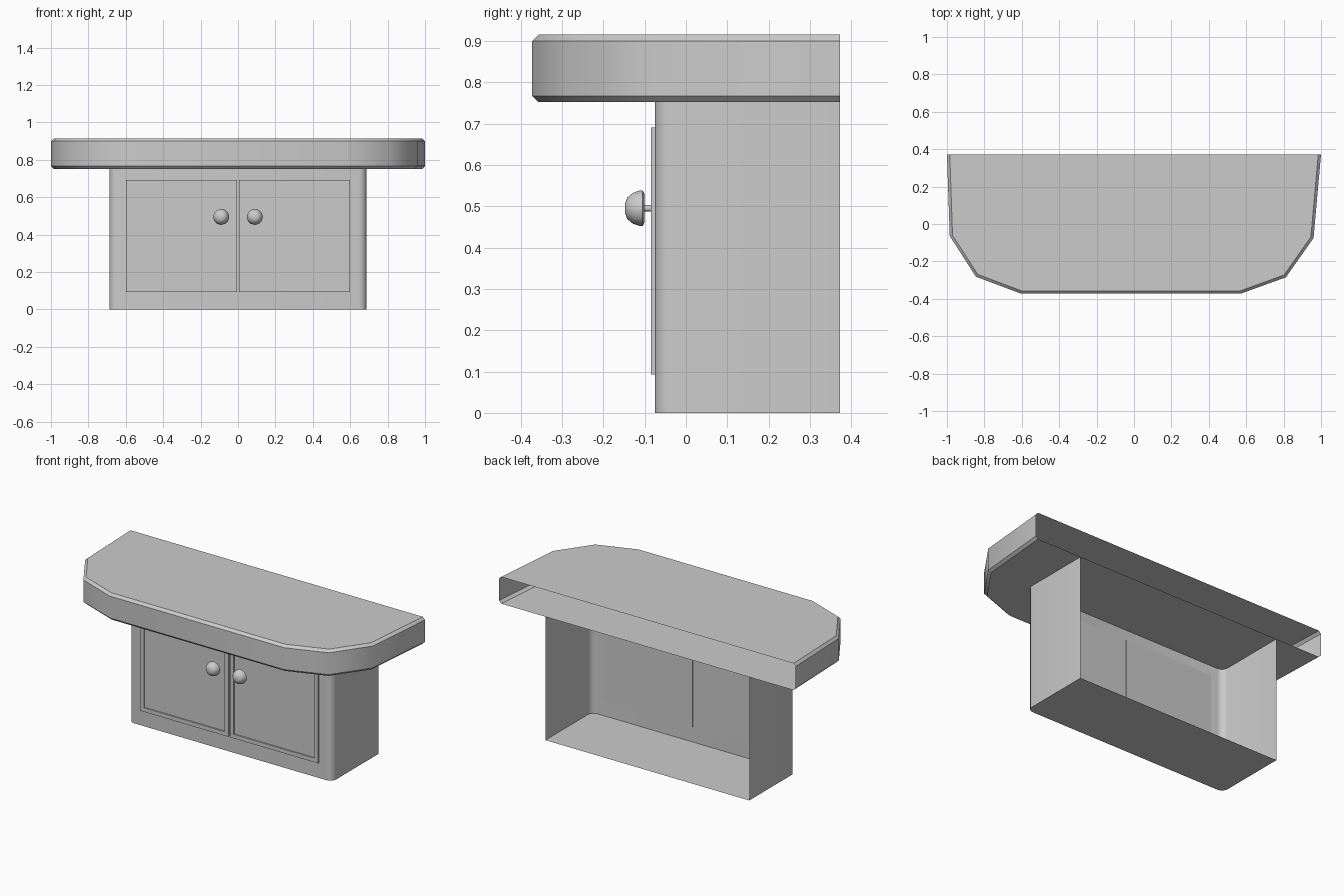
import bpy, bmesh, math
from mathutils import Vector

if "Cube" in bpy.data.objects:
    bpy.data.objects.remove(bpy.data.objects["Cube"])


def finish(name, bm, angle=None):
    bmesh.ops.recalc_face_normals(bm, faces=bm.faces)
    mesh = bpy.data.meshes.new(name)
    bm.to_mesh(mesh)
    bm.free()
    ob = bpy.data.objects.new(name, mesh)
    bpy.context.collection.objects.link(ob)
    if angle:
        bpy.ops.object.select_all(action='DESELECT')
        ob.select_set(True)
        bpy.context.view_layer.objects.active = ob
        bpy.ops.object.shade_smooth_by_angle(angle=math.radians(angle))
    return ob


def inset(path, d):
    # offset an open counter-clockwise path inward, keeping its ends on the back plane
    out = []
    for i, p in enumerate(path):
        n = []
        for a, b in ((i - 1, i), (i, i + 1)):
            if a >= 0 and b < len(path):
                e = (Vector(path[b]) - Vector(path[a])).normalized()
                n.append(Vector((-e.y, e.x)))
        m = sum(n, Vector((0, 0))).normalized()
        q = Vector(p) + m * d / m.dot(n[0])
        out.append((q.x, p[1] if len(n) == 1 else q.y))
    return out


def open_back_shell(name, path, levels, cap_top, angle):
    # skin stacked (z, inset) levels, leaving the back open
    bm = bmesh.new()
    rings = [[bm.verts.new((x, y, z)) for x, y in inset(path, d)] for z, d in levels]
    for lo, hi in zip(rings, rings[1:]):
        for i in range(len(path) - 1):
            bm.faces.new((lo[i], lo[i + 1], hi[i + 1], hi[i]))
    bm.faces.new(rings[0][::-1])
    if cap_top:
        bm.faces.new(rings[-1])
    return finish(name, bm, angle)


# countertop with slightly uneven faceted front and chamfered rims
top_path = [(-1, .372), (-.985, -.065), (-.845, -.282), (-.605, -.372),
            (.572, -.372), (.812, -.285), (.96, -.075), (1, .372)]
open_back_shell("countertop", top_path,
                [(.752, .015), (.767, 0), (.9, 0), (.915, .015)], True, 40)

# cabinet body with rounded front corners
r, hx, fy = .04, .687, -.075
arc = [(hx - r + r * math.sin(a), fy + r - r * math.cos(a))
       for a in (math.radians(t) for t in (0, 22.5, 45, 67.5, 90))]
body_path = [(-hx, .372)] + [(-x, y) for x, y in arc[::-1]] + arc + [(hx, .372)]
open_back_shell("cabinet_body", body_path, [(0, 0), (.752, 0)], False, 40)

for side, s in (("left", -1), ("right", 1)):
    # door with recessed panel
    bm = bmesh.new()
    bmesh.ops.create_cube(bm, size=1)
    for v in bm.verts:
        v.co = (s * .303 + v.co.x * .594, -.0775 + v.co.y * .015, .392 + v.co.z * .598)
    front = min(bm.faces, key=lambda f: f.calc_center_median().y)
    bmesh.ops.inset_region(bm, faces=[front], thickness=.035)
    bmesh.ops.inset_region(bm, faces=[front], thickness=.0005, depth=-.007)
    finish(side + "_door", bm)

    # knob turned around the y axis
    bm = bmesh.new()
    prof = [(.008, -.07), (.008, -.1), (.036, -.101), (.043, -.105), (.043, -.112),
            (.037, -.129), (.026, -.142), (.013, -.147), (0, -.147)]
    vs = [bm.verts.new((p[0], p[1], 0)) for p in prof]
    es = [bm.edges.new(e) for e in zip(vs, vs[1:])]
    bmesh.ops.spin(bm, geom=vs + es, cent=(0, 0, 0), axis=(0, 1, 0),
                   angle=math.tau, steps=12)
    bmesh.ops.remove_doubles(bm, verts=bm.verts, dist=.0005)
    finish(side + "_knob", bm, 50).location = (s * .09, 0, .495)
